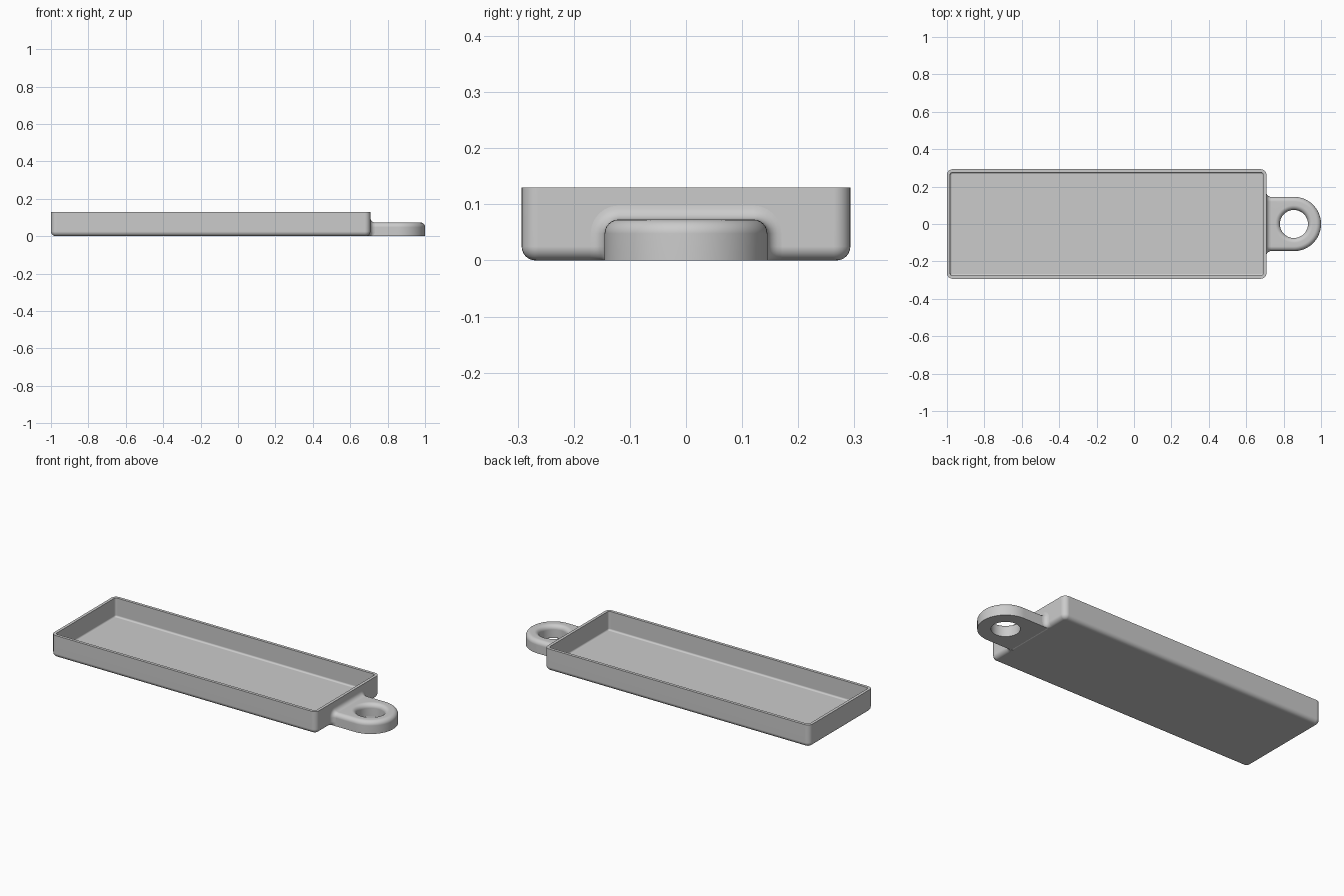
import bpy, bmesh
from math import sin, cos, pi, sqrt, radians

default = bpy.data.objects.get("Cube")
if default:
    bpy.data.objects.remove(default)

grey = bpy.data.materials.new("plain_grey")
grey.use_nodes = True
COLOUR = (0.6, 0.6, 0.6, 1)
grey.diffuse_color = COLOUR
grey.node_tree.nodes["Principled BSDF"].inputs["Base Color"].default_value = COLOUR

X0, X1, HALF_Y, HEIGHT = -1.0, 0.708, 0.293, 0.13   # tray extents
WALL, FLOOR, R = 0.017, 0.02, 0.025                 # thicknesses, edge radius
CX, TAB_R, TAB_H, HOLE_R = 0.855, 0.145, 0.073, 0.075
STEPS = 6
QUARTER = [i * pi / 2 / STEPS for i in range(STEPS + 1)]


def loft(name, rings, wrap_rings=False, caps=False):
    """Skin closed rings of equal length into one smooth object."""
    bm = bmesh.new()
    vs = [[bm.verts.new(p) for p in ring] for ring in rings]
    pairs = list(zip(vs, vs[1:]))
    if wrap_rings:
        pairs.append((vs[-1], vs[0]))
    for a, b in pairs:
        for i in range(len(a)):
            j = (i + 1) % len(a)
            bm.faces.new((a[i], a[j], b[j], b[i]))
    if caps:
        bm.faces.new(vs[0])
        bm.faces.new(vs[-1])
    bmesh.ops.recalc_face_normals(bm, faces=bm.faces[:])
    mesh = bpy.data.meshes.new(name)
    bm.to_mesh(mesh)
    bm.free()
    mesh.materials.append(grey)
    obj = bpy.data.objects.new(name, mesh)
    bpy.context.collection.objects.link(obj)
    bpy.ops.object.select_all(action='DESELECT')
    obj.select_set(True)
    bpy.context.view_layer.objects.active = obj
    bpy.ops.object.shade_smooth_by_angle(angle=radians(35))
    mod = obj.modifiers.new("even_shading", 'WEIGHTED_NORMAL')
    mod.keep_sharp = True
    return obj


def tray_ring(inset, z):
    """Rounded rectangle, inset from the outer wall."""
    r = max(0.03 - inset, 0.003)
    mx, hx = (X0 + X1) / 2, (X1 - X0) / 2 - inset - r
    hy = HALF_Y - inset - r
    ring = []
    for k, (sx, sy) in enumerate(((1, 1), (-1, 1), (-1, -1), (1, -1))):
        for a in QUARTER:
            t = a + k * pi / 2
            ring.append((mx + sx * hx + r * cos(t), sy * hy + r * sin(t), z))
    return ring


# Tray: rounded bottom edge, flat rim, hollow with a small floor fillet
fillet = 0.01
rings = [tray_ring(R * (1 - sin(a)), R * (1 - cos(a))) for a in QUARTER]
rings += [tray_ring(0, HEIGHT), tray_ring(WALL, HEIGHT)]
rings += [tray_ring(WALL + fillet * (1 - cos(a)), FLOOR + fillet * (1 - sin(a)))
          for a in QUARTER]
loft("tray", rings, caps=True)

# Hanging tab: round-ended plate with a hole, both rounded on top
N = 96
BACK = X1 - 0.011


def tab_ring(inset, z):
    w, ring = TAB_R - inset, []
    for i in range(N):
        a = 2 * pi * i / N
        c, s = cos(a), sin(a)
        t = w
        if c < -1e-6:
            t = min(w / max(abs(s), 1e-6), (CX - BACK) / -c)
        ring.append((CX + t * c, t * s, z))
    return ring


def hole_ring(r, z):
    return [(CX + r * cos(2 * pi * i / N), r * sin(2 * pi * i / N), z)
            for i in range(N)]


rings = [tab_ring(0, 0)]
rings += [tab_ring(R * (1 - cos(a)), TAB_H - R + R * sin(a)) for a in QUARTER]
rings += [hole_ring(HOLE_R + R * (1 - sin(a)), TAB_H - R + R * cos(a))
          for a in QUARTER]
rings.append(hole_ring(HOLE_R, 0))
loft("hanging_tab", rings, wrap_rings=True)


# Concave fillet where the tab meets the tray wall
def wall_x(z):
    """Outer wall position, following the rounded bottom edge."""
    if z >= R:
        return X1
    return X1 - R + sqrt(R * R - (R - z) ** 2)


# Arch path: (y, z, outward y, outward z)
side = [(TAB_R, R * (1 - cos(a)), 1, 0) for a in QUARTER]
side += [(TAB_R - R + R * cos(a), TAB_H - R + R * sin(a), cos(a), sin(a))
         for a in QUARTER]
arch = side + [(-y, z, -ny, nz) for y, z, ny, nz in reversed(side)]
rings = []
for y, z, ny, nz in arch:
    x = wall_x(z)
    section = [(R * (1 - cos(a)), x + R * (1 - sin(a))) for a in QUARTER]
    section += [(R, x - 0.004), (-0.003, x - 0.01), (-0.003, x + R)]
    rings.append([(px, y + o * ny, z + o * nz) for o, px in section])
loft("tab_fillet", rings, caps=True)
